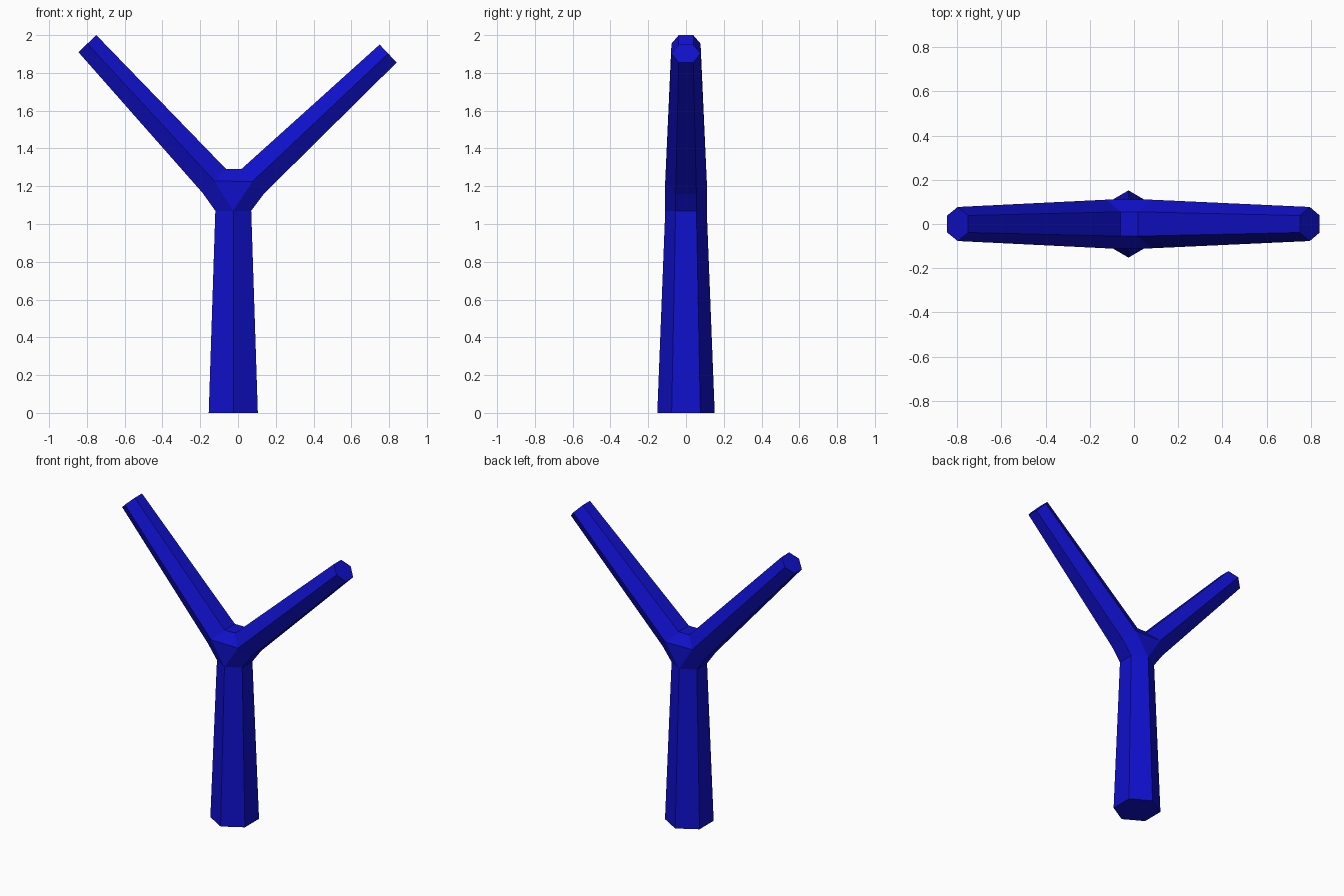
import bpy
import bmesh

cube = bpy.data.objects.get("Cube")
if cube:
    bpy.data.objects.remove(cube, do_unlink=True)

blue = bpy.data.materials.new("deep_blue")
blue.use_nodes = True
colour = (0.005, 0.005, 0.6, 1.0)
blue.diffuse_color = colour
blue.node_tree.nodes["Principled BSDF"].inputs["Base Color"].default_value = colour

bm = bmesh.new()


def ring(a, b, r):
    """Hexagon spanning a to b in the xz plane, with points at y = -r and y = r."""
    mid = ((a[0] + b[0]) / 2, (a[1] + b[1]) / 2)
    outline = ((a, -r / 2), (mid, -r), (b, -r / 2), (b, r / 2), (mid, r), (a, r / 2))
    return [bm.verts.new((p[0], y, p[1])) for p, y in outline]


def limb(start, end):
    """Tapered six-sided limb, capped at its outer end."""
    for i in range(6):
        j = (i + 1) % 6
        bm.faces.new((start[i], start[j], end[j], end[i]))
    bm.faces.new(end)


# Trunk and two arms, each running outward from the fork
trunk = ring((-0.12, 1.07), (0.07, 1.07), 0.11)
left = ring((0.017, 1.29), (0.137, 1.16), 0.11)
right = ring((-0.062, 1.29), (-0.188, 1.165), 0.11)
limb(trunk, ring((-0.155, 0), (0.105, 0), 0.152))
limb(left, ring((0.75, 1.95), (0.84, 1.855), 0.077))
limb(right, ring((-0.75, 2.0), (-0.845, 1.91), 0.077))

# Fork: matching front and back panels, then the crotch and the two underarms
for side in (lambda i: i, lambda i: 5 - i):
    t, l, r = ([verts[side(i)] for i in range(3)] for verts in (trunk, left, right))
    bm.faces.new((t[1], l[1], r[1]))
    bm.faces.new((t[0], t[1], r[1], r[2]))
    bm.faces.new((t[1], t[2], l[2], l[1]))
    bm.faces.new((r[0], r[1], l[1], l[0]))
bm.faces.new((right[0], left[0], left[5], right[5]))
bm.faces.new((trunk[0], right[2], right[3], trunk[5]))
bm.faces.new((trunk[2], left[2], left[3], trunk[3]))

bmesh.ops.recalc_face_normals(bm, faces=bm.faces[:])
mesh = bpy.data.meshes.new("forked_post")
bm.to_mesh(mesh)
bm.free()
mesh.materials.append(blue)
post = bpy.data.objects.new("forked_post", mesh)
bpy.context.scene.collection.objects.link(post)
